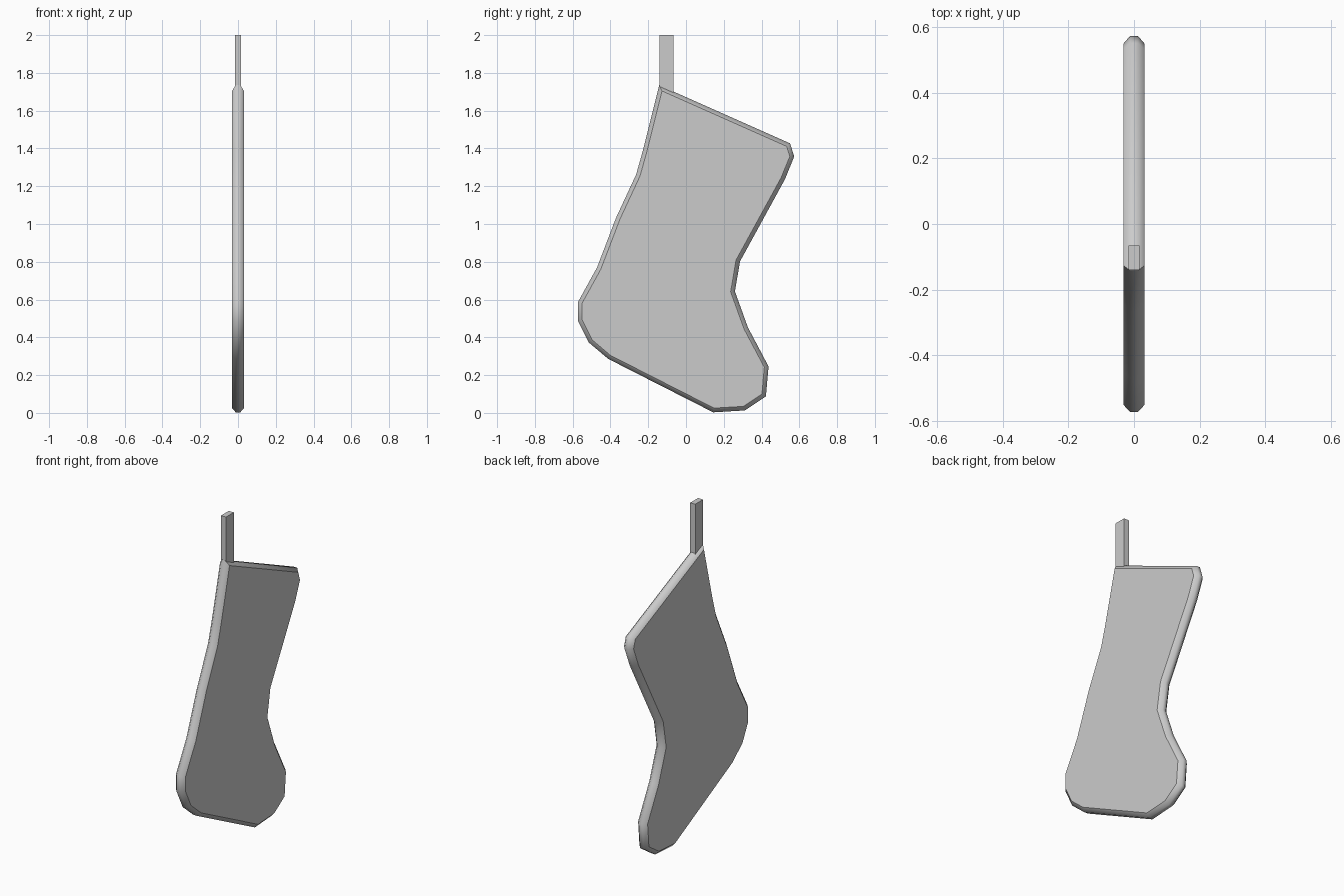
import bpy, bmesh
from mathutils import Vector

if "Cube" in bpy.data.objects:
    bpy.data.objects.remove(bpy.data.objects["Cube"])

# Outer stocking silhouette in (y, z), clockwise from the hanging corner
OUTLINE = [Vector(p) for p in (
    (-0.142, 1.735), (0.551, 1.427), (0.573, 1.357), (0.523, 1.235),
    (0.286, 0.802), (0.259, 0.643), (0.328, 0.452), (0.437, 0.246),
    (0.423, 0.087), (0.312, 0.013), (0.144, 0.003), (-0.412, 0.286),
    (-0.515, 0.373), (-0.573, 0.489), (-0.573, 0.585), (-0.471, 0.770),
    (-0.370, 1.034), (-0.264, 1.262), (-0.227, 1.394))]
RIM_HALF, BODY_HALF, INSET = 0.012, 0.032, 0.022


def inset(points, amount):
    """Offset a clockwise outline inward with mitred corners."""
    result = []
    for i, p in enumerate(points):
        a = (p - points[i - 1]).normalized()
        b = (points[(i + 1) % len(points)] - p).normalized()
        na, nb = Vector((a.y, -a.x)), Vector((b.y, -b.x))
        result.append(p + (na + nb) * amount / (1 + na.dot(nb)))
    return result


def add_object(name, bm):
    bmesh.ops.recalc_face_normals(bm, faces=bm.faces)
    mesh = bpy.data.meshes.new(name)
    bm.to_mesh(mesh)
    bm.free()
    obj = bpy.data.objects.new(name, mesh)
    bpy.context.collection.objects.link(obj)
    return obj


# Stocking body: flat sides joined by a chamfered, softly shaded rim
bm = bmesh.new()
inner = inset(OUTLINE, INSET)
rings = [[bm.verts.new((x, p.x, p.y)) for p in pts] for x, pts in (
    (-BODY_HALF, inner), (-RIM_HALF, OUTLINE),
    (RIM_HALF, OUTLINE), (BODY_HALF, inner))]
n = len(OUTLINE)
for r0, r1 in zip(rings, rings[1:]):
    for i in range(n):
        j = (i + 1) % n
        bm.faces.new((r0[i], r0[j], r1[j], r1[i])).smooth = True
for ring in (rings[0], rings[-1]):
    cap = bm.faces.new(ring)
    for edge in cap.edges:
        edge.smooth = False
# Crisp crease at the hanging corner
for r0, r1 in zip(rings, rings[1:]):
    bm.edges.get((r0[0], r1[0])).smooth = False
add_object("stocking_body", bm)

# Hanging strap, sunk slightly into the body
bm = bmesh.new()
bmesh.ops.create_cube(bm, size=1)
bmesh.ops.scale(bm, vec=(0.034, 0.075, 0.31), verts=bm.verts)
bmesh.ops.translate(bm, vec=(0, -0.1025, 1.845), verts=bm.verts)
add_object("hanging_strap", bm)
